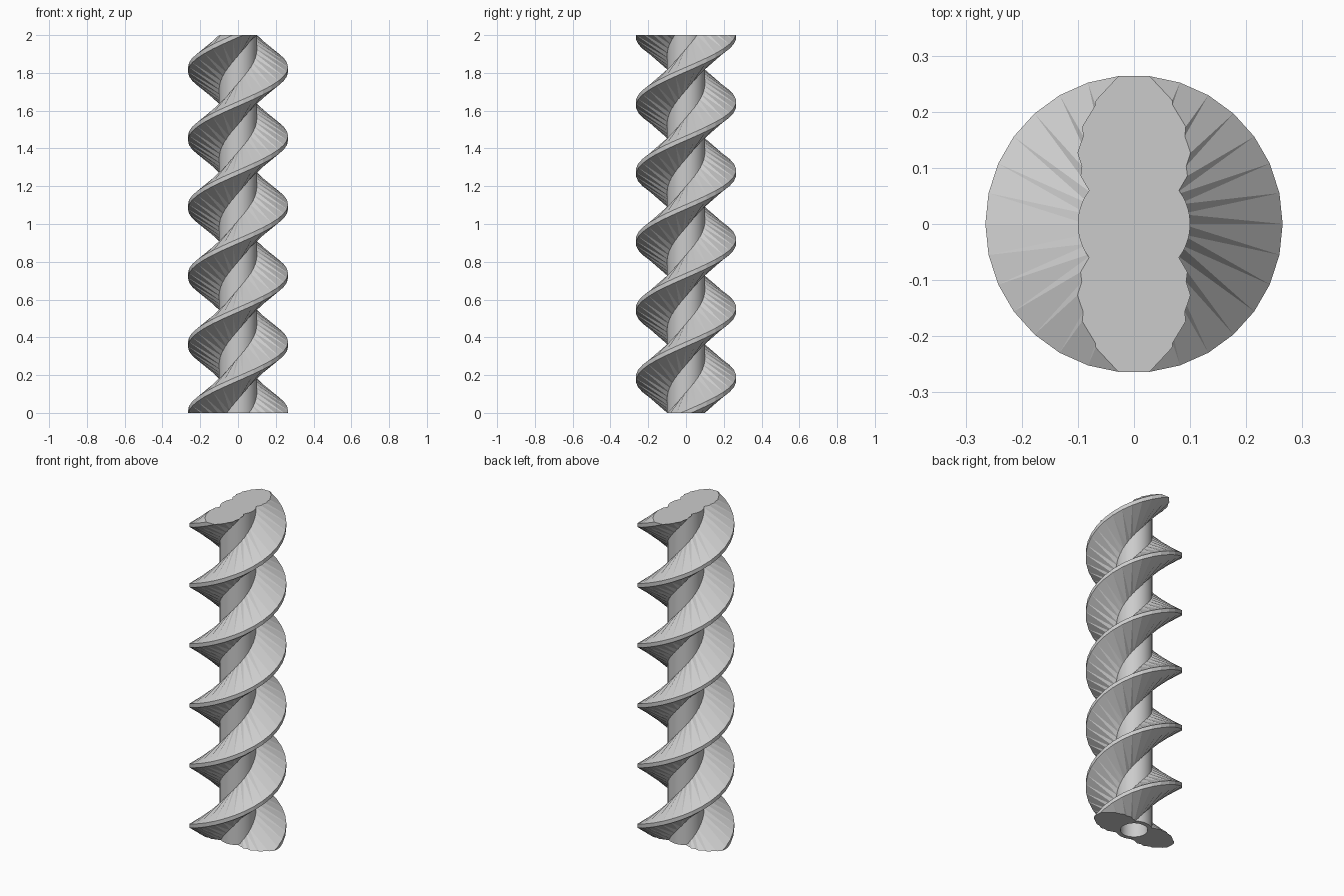
import bpy
import bmesh
from math import sin, cos, pi, radians, tan
from mathutils import Matrix, Vector

cube = bpy.data.objects.get("Cube")
if cube:
    bpy.data.objects.remove(cube, do_unlink=True)

HEIGHT = 2.0
STEPS_PER_TURN = 30
TURNS = 2.75
RISE = HEIGHT / (TURNS * STEPS_PER_TURN)   # climb of one flight segment
SHAFT_R, BORE_R, BORE_DEPTH = 0.1, 0.075, 0.3
ROOT_R, TIP_R = 0.085, 0.265
TIP_HALF = RISE / 2
ROOT_HALF = TIP_HALF + (TIP_R - ROOT_R) * tan(radians(30))

grey = bpy.data.materials.new("light grey")
grey.use_nodes = True
colour = (0.6, 0.6, 0.6, 1)
grey.diffuse_color = colour
grey.node_tree.nodes["Principled BSDF"].inputs["Base Color"].default_value = colour


def finish(bm, name):
    bmesh.ops.recalc_face_normals(bm, faces=bm.faces[:])
    mesh = bpy.data.meshes.new(name)
    bm.to_mesh(mesh)
    bm.free()
    mesh.materials.append(grey)
    obj = bpy.data.objects.new(name, mesh)
    bpy.context.collection.objects.link(obj)
    return obj


# Shaft: lathed profile with a blind bore in the lower end
bm = bmesh.new()
profile = [(0, HEIGHT), (SHAFT_R, HEIGHT), (SHAFT_R, 0),
           (BORE_R, 0), (BORE_R, BORE_DEPTH), (0, BORE_DEPTH)]
verts = [bm.verts.new((r, 0, z)) for r, z in profile]
edges = [bm.edges.new(pair) for pair in zip(verts, verts[1:])]
bmesh.ops.spin(bm, geom=verts + edges, cent=(0, 0, 0), axis=(0, 0, 1),
               angle=2 * pi, steps=72, use_duplicate=False)
bmesh.ops.remove_doubles(bm, verts=bm.verts[:], dist=0.0001)
shaft = finish(bm, "shaft")
bpy.ops.object.select_all(action='DESELECT')
shaft.select_set(True)
bpy.context.view_layer.objects.active = shaft
bpy.ops.object.shade_smooth_by_angle(angle=radians(30))


# Flights: tapered section swept up a helix, faceted, trimmed at both ends
def make_flight(name, turn):
    bm = bmesh.new()
    rings = []
    for k in range(-10, int(TURNS * STEPS_PER_TURN) + 12):
        a = 2 * pi * k / STEPS_PER_TURN + turn
        z = k * RISE
        section = [(ROOT_R, z - ROOT_HALF), (TIP_R, z - TIP_HALF),
                   (TIP_R, z + TIP_HALF), (ROOT_R, z + ROOT_HALF)]
        rings.append([bm.verts.new((r * cos(a), r * sin(a), h)) for r, h in section])
    for (a0, a1, a2, a3), (b0, b1, b2, b3) in zip(rings, rings[1:]):
        for tri in ((a0, a1, b1), (a0, b1, b0),      # underside
                    (a1, a2, b2), (a1, b2, b1),      # rim
                    (a2, a3, b3), (a2, b3, b2),      # upper side
                    (a3, a0, b0), (a3, b0, b3)):     # root inside the shaft
            bm.faces.new(tri)
    for z, up in ((0, -1), (HEIGHT, 1)):
        cut = bmesh.ops.bisect_plane(
            bm, geom=bm.verts[:] + bm.edges[:] + bm.faces[:], dist=1e-6,
            plane_co=(0, 0, z), plane_no=(0, 0, up), clear_outer=True)
        rim = [e for e in cut["geom_cut"]
               if isinstance(e, bmesh.types.BMEdge) and e.is_boundary]
        bmesh.ops.triangle_fill(bm, edges=rim, use_beauty=True, normal=Vector((0, 0, up)))
    finish(bm, name)


make_flight("first_flight", 0)
make_flight("second_flight", pi)
